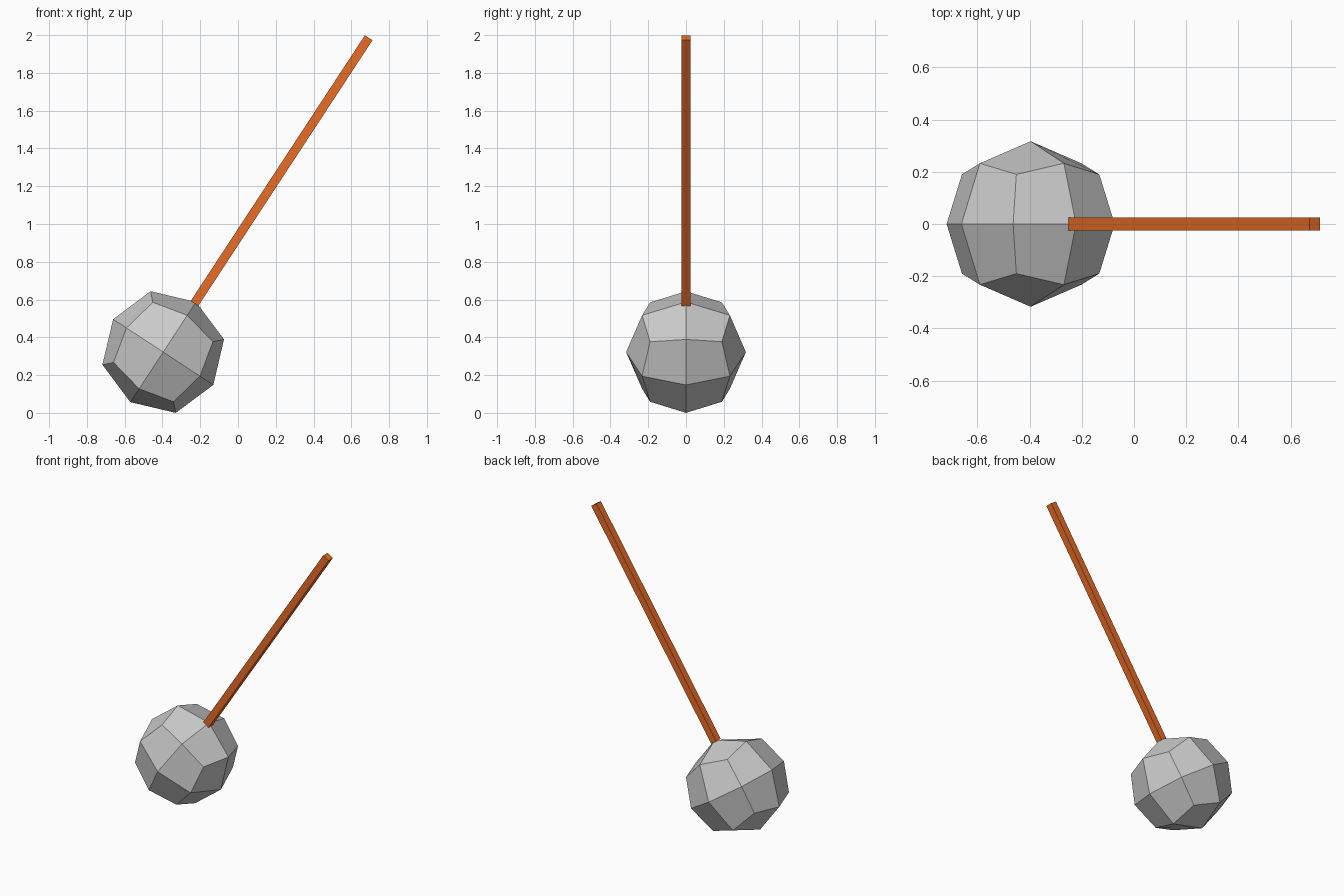
import bpy, bmesh, math
from mathutils import Vector

if "Cube" in bpy.data.objects:
    bpy.data.objects.remove(bpy.data.objects["Cube"])

TILT = math.radians(33.25)   # whole club leans towards +x


def make_object(name, bm, location):
    mesh = bpy.data.meshes.new(name)
    bm.to_mesh(mesh)
    bm.free()
    ob = bpy.data.objects.new(name, mesh)
    ob.location = location
    ob.rotation_euler = (0, TILT, 0)
    bpy.context.collection.objects.link(ob)
    return ob


# Faceted head: cube cut into 24 quads and rounded
bm = bmesh.new()
bmesh.ops.create_cube(bm, size=2)
bmesh.ops.subdivide_edges(bm, edges=bm.edges[:], cuts=1, use_grid_fill=True)
reach = {1: 0.317, 2: 0.2325, 3: 0.19}   # face centres, edge middles, corners
for v in bm.verts:
    v.co *= reach[sum(abs(c) > 0.5 for c in v.co)]
make_object("head", bm, (-0.396, 0, 0.322))

# Square handle from the head's pole to the tip
bottom, top = Vector((-0.23, 0, 0.58)), Vector((0.692, 0, 1.986))
bm = bmesh.new()
bmesh.ops.create_cube(bm, size=1)
bmesh.ops.scale(bm, vec=(0.048, 0.048, (top - bottom).length), verts=bm.verts)
handle = make_object("handle", bm, (bottom + top) / 2)

orange = bpy.data.materials.new("orange_brown")
orange.diffuse_color = (0.8, 0.15, 0.02, 1)
orange.use_nodes = True
orange.node_tree.nodes["Principled BSDF"].inputs["Base Color"].default_value = orange.diffuse_color
handle.data.materials.append(orange)
